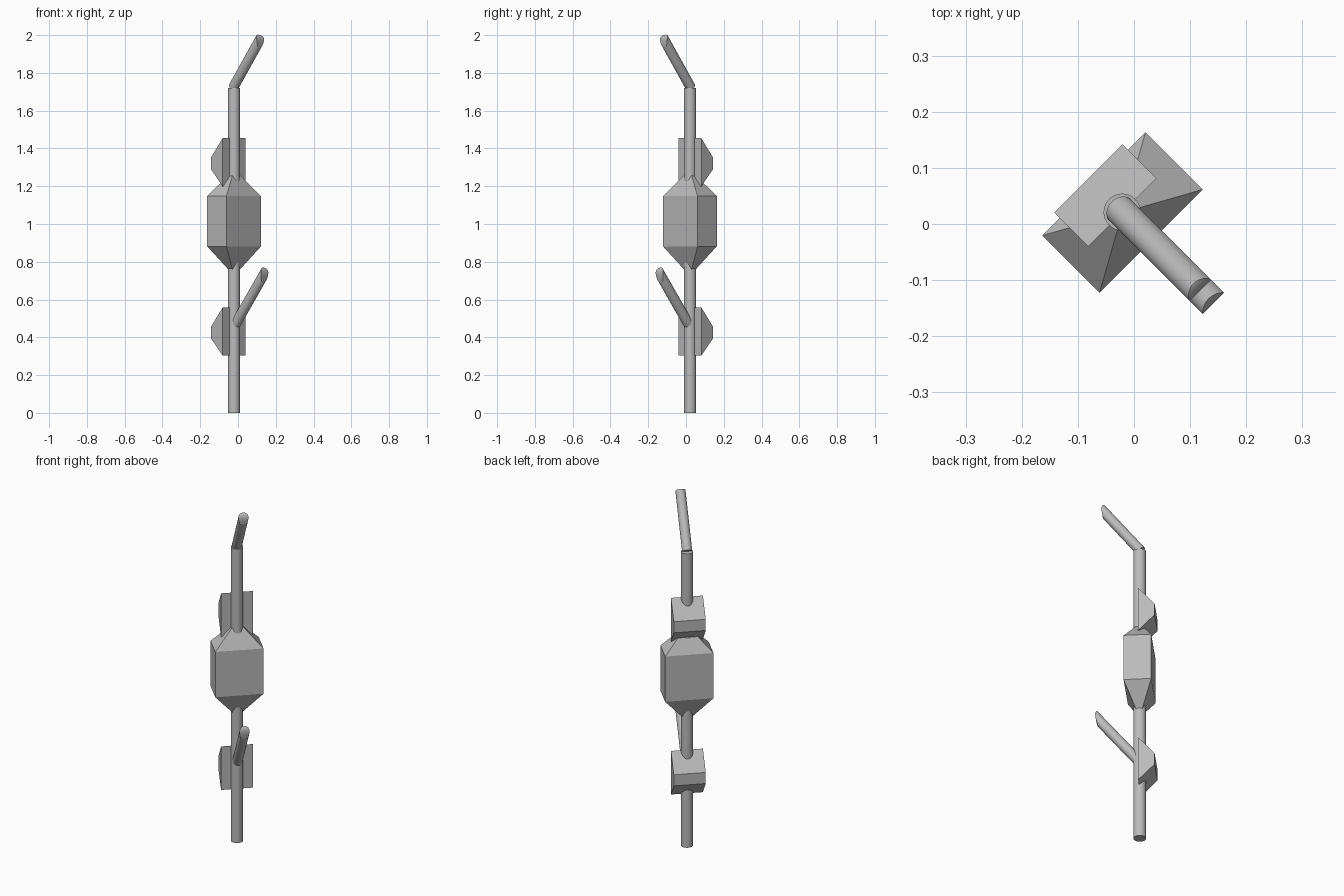
import bpy, bmesh
from math import pi, sin, cos, sqrt, radians
from mathutils import Vector

cube = bpy.data.objects.get("Cube")
if cube:
    bpy.data.objects.remove(cube, do_unlink=True)

# Single painted-metal colour
grey = bpy.data.materials.new("grey_metal")
grey.use_nodes = True
colour = (0.5, 0.5, 0.5, 1)
grey.diffuse_color = colour
grey.node_tree.nodes["Principled BSDF"].inputs["Base Color"].default_value = colour

AXIS_Y = 0.03      # pole axis, in the frame before the eighth turn
SIDES = 32


def finish(name, bm, smooth=False):
    """Turn a bmesh into an object, turned an eighth about the vertical."""
    bmesh.ops.recalc_face_normals(bm, faces=bm.faces)
    mesh = bpy.data.meshes.new(name)
    bm.to_mesh(mesh)
    bm.free()
    mesh.materials.append(grey)
    obj = bpy.data.objects.new(name, mesh)
    bpy.context.collection.objects.link(obj)
    obj.rotation_euler.z = pi / 4
    if smooth:
        bpy.ops.object.select_all(action="DESELECT")
        obj.select_set(True)
        bpy.context.view_layer.objects.active = obj
        bpy.ops.object.shade_smooth_by_angle(angle=radians(35))
    return obj


def loft(name, rings, smooth=False):
    """Skin a list of point rings and close both ends."""
    bm = bmesh.new()
    loops = [[bm.verts.new(p) for p in ring] for ring in rings]
    n = len(loops[0])
    for a, b in zip(loops, loops[1:]):
        for i in range(n):
            j = (i + 1) % n
            bm.faces.new((a[i], a[j], b[j], b[i]))
    for loop in (loops[0], loops[-1]):
        # Strips across the end keep a saddle-shaped cap clean
        if n == SIDES:
            for i in range(n // 2):
                strip = (loop[i], loop[i + 1], loop[-i - 2], loop[-i - 1])
                if len(set(strip)) == 4:
                    bm.faces.new(strip)
                elif len(set(strip)) == 3:
                    bm.faces.new(list(dict.fromkeys(strip)))
        else:
            bm.faces.new(loop)
    return finish(name, bm, smooth)


def circle(radius, z):
    angles = [2 * pi * i / SIDES for i in range(SIDES)]
    return [(radius * cos(a), AXIS_Y + radius * sin(a), z) for a in angles]


# Main pole
loft("pole", [circle(0.033, 0), circle(0.033, 1.72)], smooth=True)


# Slanted branch tubes, with a saddle cut at the free end
def branch(name, z, slope, reach, tilt, radius=0.027, saddle=0.037):
    along = Vector((0, -1, slope)).normalized()
    up = Vector((0, along.z, -along.y))
    base = Vector((0, AXIS_Y, z))
    start, end = [], []
    for i in range(SIDES):
        # Half-step offset pairs the points left and right across the cap
        a = 2 * pi * (i + 0.5) / SIDES + pi / 2
        side, lift = radius * cos(a), radius * sin(a)
        p = base + Vector((side, 0, 0)) + up * lift
        start.append(p - along * 0.008)
        depth = sqrt(saddle**2 - side**2) - sqrt(saddle**2 - radius**2)
        target = -(reach - depth - tilt * lift)
        end.append(p + along * ((target - p.y) / along.y))
    return loft(name, [start, end], smooth=True)


branch("upper_branch", 1.73, 1.27, 0.167, 0.2)
branch("lower_branch", 0.456, 1.24, 0.2, 0)


# Central housing: a box tapering to the pole above and below
def rectangle(half_x, half_y, z):
    return [(sx * half_x, AXIS_Y - 0.001 + sy * half_y, z)
            for sx, sy in ((-1, -1), (1, -1), (1, 1), (-1, 1))]


loft("housing", [rectangle(0.13 * k, 0.072 * k, z)
                 for k, z in ((0.2, 0.757), (1, 0.882), (1, 1.147), (0.2, 1.26))])


# Wedge-shaped rear blocks
def rear_block(name, z):
    profile = [(0.029, -0.128), (0.115, -0.038), (0.115, 0.027), (0.029, 0.127)]
    return loft(name, [[(x, y, z + dz) for y, dz in profile] for x in (-0.086, 0.086)])


rear_block("upper_rear_block", 1.327)
rear_block("lower_rear_block", 0.431)
